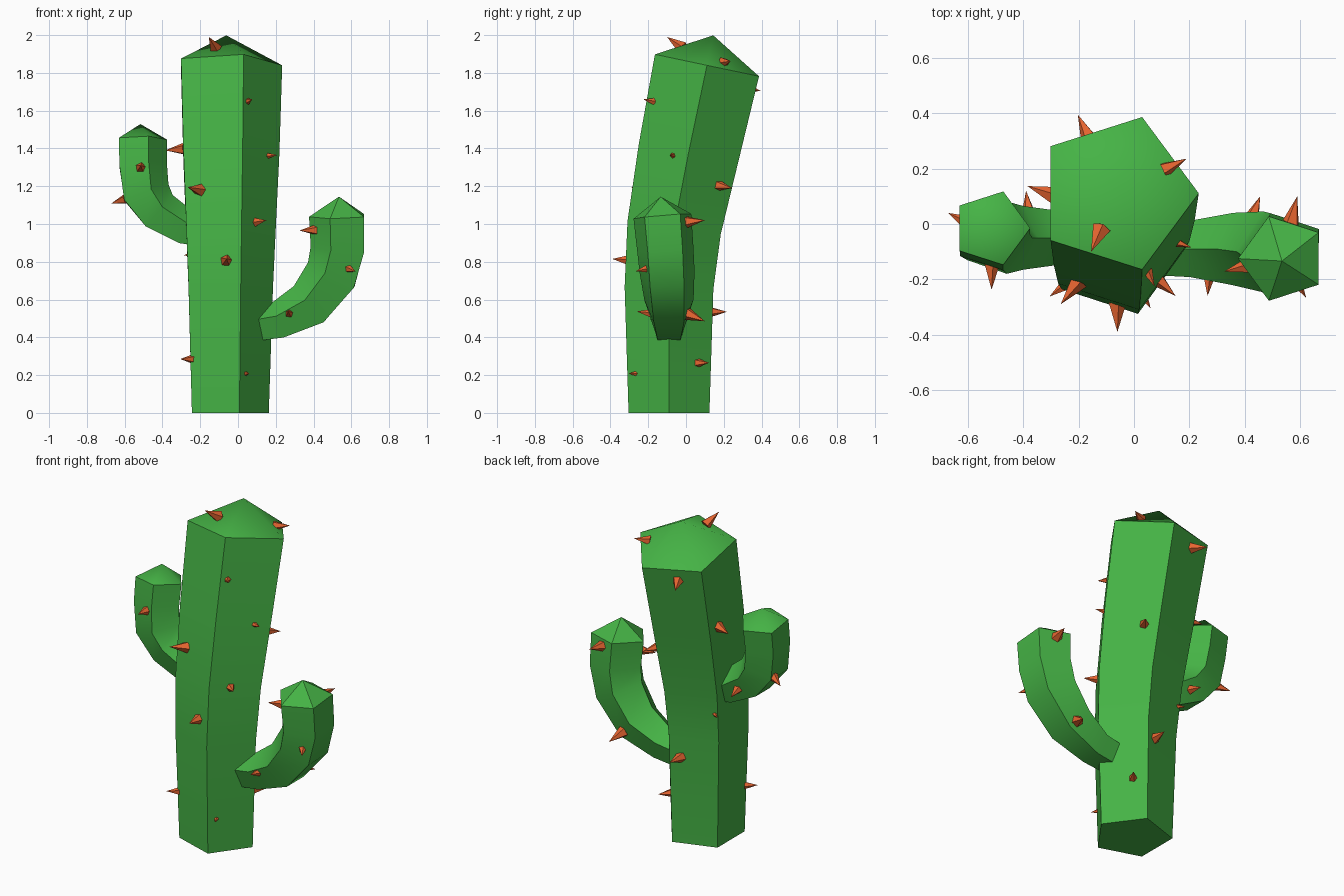
import bpy, bmesh
from math import sin, cos, radians, pi
from mathutils import Vector
from mathutils.bvhtree import BVHTree
from mathutils.geometry import intersect_point_line

if "Cube" in bpy.data.objects:
    bpy.data.objects.remove(bpy.data.objects["Cube"])

SIDES = 5


def material(name, color):
    m = bpy.data.materials.new(name)
    m.diffuse_color = color
    m.use_nodes = True
    m.node_tree.nodes["Principled BSDF"].inputs["Base Color"].default_value = m.diffuse_color
    return m


green = material("cactus_green", (0.06, 0.45, 0.06, 1))
orange = material("thorn_orange", (0.80, 0.13, 0.03, 1))


def finish(name, bm, mat, angle):
    bmesh.ops.recalc_face_normals(bm, faces=bm.faces)
    me = bpy.data.meshes.new(name)
    bm.to_mesh(me)
    bm.free()
    me.materials.append(mat)
    me.shade_smooth()
    me.set_sharp_from_angle(angle=radians(angle))
    bpy.context.collection.objects.link(bpy.data.objects.new(name, me))


def add_ring(bm, c, u, v, r):
    turn = [2 * pi * k / SIDES for k in range(SIDES)]
    return [bm.verts.new(c + r * (u * cos(t) + v * sin(t))) for t in turn]


def bridge(bm, a, b):
    for k in range(SIDES):
        j = (k + 1) % SIDES
        bm.faces.new((a[k], a[j], b[j], b[k]))


def fan(bm, ring, apex):
    for k in range(SIDES):
        bm.faces.new((ring[k], ring[(k + 1) % SIDES], apex))


def add_thorn(bm, tree, axis, tip):
    """Cone pointing from the nearest axis point, rooted where it meets the skin."""
    tip = Vector(tip)
    near = []
    for a, b in zip(axis, axis[1:]):
        p, f = intersect_point_line(tip, a, b)
        near.append(a.lerp(b, min(max(f, 0), 1)))
    core = min(near, key=lambda p: (p - tip).length)
    d = (tip - core).normalized()
    hit = tree.ray_cast(tip, -d)[0]
    length = min(max((tip - hit).length, .05), .1)
    u = d.orthogonal().normalized()
    ring = add_ring(bm, tip - d * (length + .008), u, d.cross(u), length * .35)
    bm.faces.new(ring)
    fan(bm, ring, bm.verts.new(tip))


def limb(name, side, path, cap, tips):
    """Pentagon swept along x, y, z, radius rows, closed by a pyramid cap, with thorns."""
    axis = [Vector(p[:3]) for p in path]
    bm = bmesh.new()
    last = None
    for i, c in enumerate(axis):
        n = (axis[min(i + 1, len(axis) - 1)] - axis[max(i - 1, 0)]).normalized()
        u = side * Vector((-n.z, 0, n.x))
        u = (u - n * u.dot(n)).normalized()
        ring = add_ring(bm, c, u, n.cross(u), path[i][3])
        if last:
            bridge(bm, last, ring)
        else:
            bm.faces.new(ring[::-1])
        last = ring
    fan(bm, last, bm.verts.new(c + n * cap))
    tree = BVHTree.FromBMesh(bm)
    finish(name, bm, green, 42)
    bm = bmesh.new()
    for tip in tips:
        add_thorn(bm, tree, axis, tip)
    finish(name + "_thorns", bm, orange, 30)


# Trunk, leaning backwards
spine = [(-.09, 0, .225), (-.09, .66, .247), (-.063, .98, .262),
         (.012, 1.37, .281), (.111, 1.84, .296)]
limb("trunk", -1, [(-.062, *row) for row in spine], .162, [
    (-.305, -.262, .285), (.06, -.305, .208), (-.06, -.39, .815),
    (-.265, -.29, 1.195), (.15, -.26, 1.02), (.208, -.085, 1.365),
    (.075, -.227, 1.66), (-.385, .137, 1.39), (-.287, .105, .835),
    (-.203, .395, 1.705), (.12, .245, 1.19), (-.04, .217, .535),
    (.105, .122, .265), (-.155, -.1, 1.99), (.19, .236, 1.862)])

# Arms curving outward and up
limb("right_arm", 1, [
    (.08, -.09, .46, .10), (.213, -.09, .481, .107), (.383, -.09, .566, .137),
    (.506, -.10, .725, .153), (.541, -.11, .867, .157), (.537, -.125, 1.042, .161)], .103, [
    (.325, -.172, .965), (.622, -.266, .75), (.266, -.26, .537),
    (.456, .1, .485), (.59, .1, 1.02)])
limb("left_arm", -1, [
    (-.16, -.05, .95, .09), (-.28, -.05, .975, .102), (-.425, -.05, 1.062, .121),
    (-.497, -.05, 1.163, .137), (-.515, -.035, 1.311, .139), (-.516, -.015, 1.445, .141)], .085, [
    (-.515, -.237, 1.308), (-.672, .04, 1.108), (-.39, .12, .995)])
